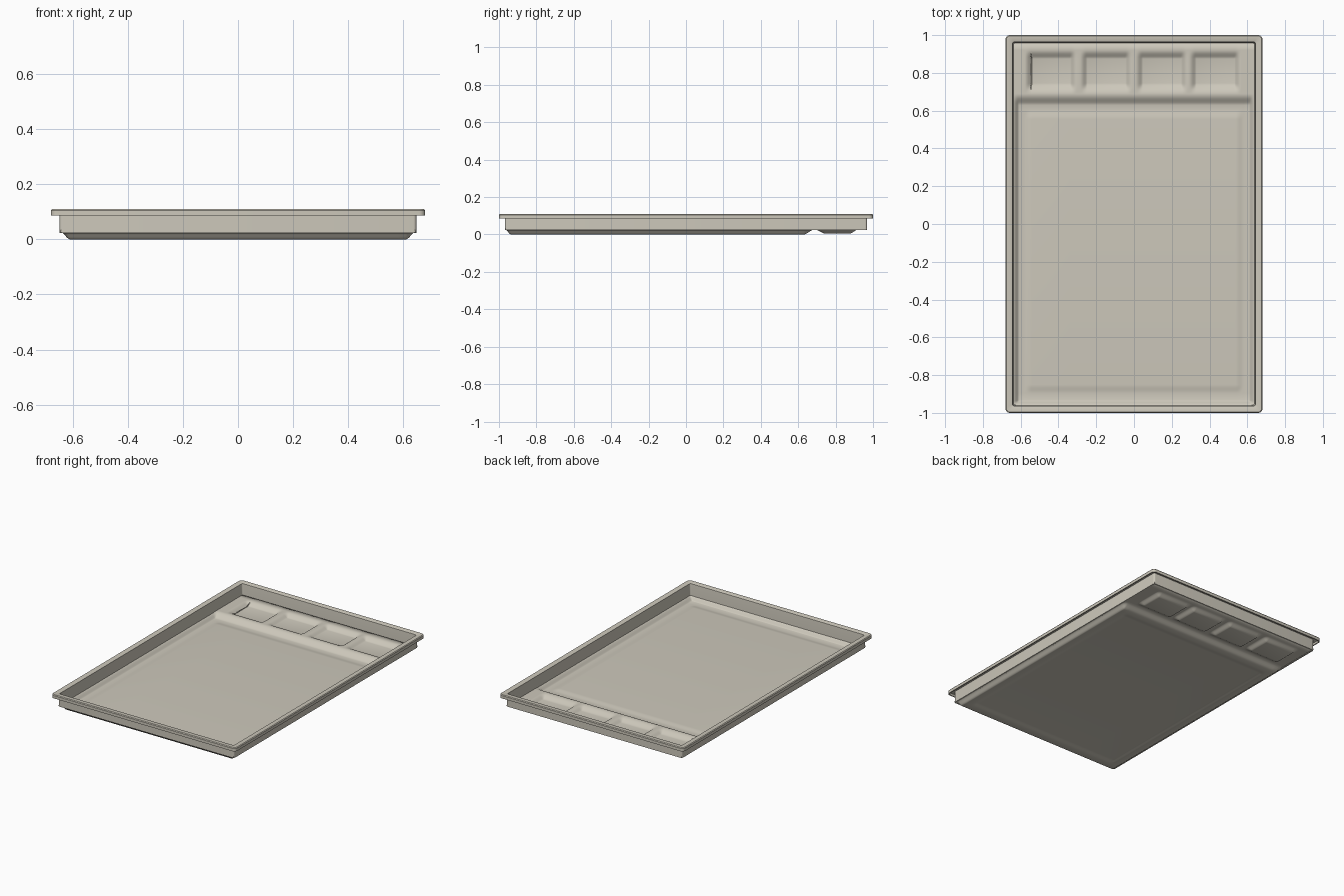
import bpy, bmesh, math

if "Cube" in bpy.data.objects:
    bpy.data.objects.remove(bpy.data.objects["Cube"])

# one warm grey plastic
mat = bpy.data.materials.new("warm_grey_plastic")
mat.diffuse_color = (0.61, 0.578, 0.497, 1)
mat.use_nodes = True
mat.node_tree.nodes["Principled BSDF"].inputs["Base Color"].default_value = mat.diffuse_color

HX, HY = 0.68, 1.0          # outer half sizes of the rim
T = 0.008                   # sheet thickness


def finish(bm, name):
    bmesh.ops.recalc_face_normals(bm, faces=bm.faces)
    mesh = bpy.data.meshes.new(name)
    bm.to_mesh(mesh)
    bm.free()
    obj = bpy.data.objects.new(name, mesh)
    bpy.context.collection.objects.link(obj)
    mesh.materials.append(mat)
    bpy.ops.object.select_all(action='DESELECT')
    obj.select_set(True)
    bpy.context.view_layer.objects.active = obj
    bpy.ops.object.shade_smooth_by_angle(angle=math.radians(35))
    return obj


def rounded_rect(hx, hy, r, seg=5):
    pts = []
    for k, (sx, sy) in enumerate([(1, 1), (-1, 1), (-1, -1), (1, -1)]):
        for i in range(seg + 1):
            a = math.pi / 2 * (k + i / seg)
            pts.append((sx * (hx - r) + r * math.cos(a), sy * (hy - r) + r * math.sin(a)))
    return pts


# Side walls with rolled, hollow rim: closed section of (inset, height)
section = [(0.032, 0.024), (0.032, 0.100), (0.007, 0.100), (0.007, 0.086),
           (0.0, 0.086), (0.0, 0.105), (0.004, 0.110), (0.032, 0.110),
           (0.037, 0.107), (0.043, 0.030), (0.043, 0.024)]
bm = bmesh.new()
loops = []
for d, z in section:
    r = max(0.022 - d * 0.35, 0.006)
    loops.append([bm.verts.new((x, y, z)) for x, y in rounded_rect(HX - d, HY - d, r)])
for i, a in enumerate(loops):
    b = loops[(i + 1) % len(loops)]
    for j in range(len(a)):
        k = (j + 1) % len(a)
        bm.faces.new((a[j], a[k], b[k], b[j]))
finish(bm, "wall_and_rim")


# Pressed floor: each panel is (x ramps, y ramps, height change)
# ramps are outer low, inner low, inner high, outer high
def step(a, b, v):
    t = min(max((v - a) / (b - a), 0), 1)
    return t * t * (3 - 2 * t)


def band(r, v):
    return step(r[0], r[1], v) * (1 - step(r[2], r[3], v))


panels = [((-0.644, -0.61, 0.61, 0.644), (-0.967, -0.935, 0.63, 0.685), -0.026),   # basin
          ((-0.58, -0.54, 0.54, 0.58), (-0.895, -0.85, 0.555, 0.605), 0.006)]      # raised bed
for cx in (-0.44, -0.147, 0.147, 0.43):                                            # four cups
    panels.append(((cx - 0.138, cx - 0.10, cx + 0.10, cx + 0.138),
                   (0.69, 0.745, 0.875, 0.92), -0.021))


def grid_lines(axis, half):
    lines = {-half, half}
    for p in panels:
        r = p[axis]
        for a, b in ((r[0], r[1]), (r[2], r[3])):
            lines.update(round(a + (b - a) * i / 6, 4) for i in range(7))
    return sorted(lines)


xs, ys = grid_lines(0, HX - 0.035), grid_lines(1, HY - 0.0325)
bm = bmesh.new()
rows = [[bm.verts.new((x, y, 0.026 + sum(h * band(px, x) * band(py, y) for px, py, h in panels)))
         for x in xs] for y in ys]
for r0, r1 in zip(rows, rows[1:]):
    for i in range(len(xs) - 1):
        bm.faces.new((r0[i], r0[i + 1], r1[i + 1], r1[i]))
floor = finish(bm, "pressed_floor")
if floor.data.polygons[0].normal.z < 0:
    floor.data.flip_normals()
solid = floor.modifiers.new("thickness", 'SOLIDIFY')
solid.thickness = T
solid.offset = 1            # grow upward from the underside
